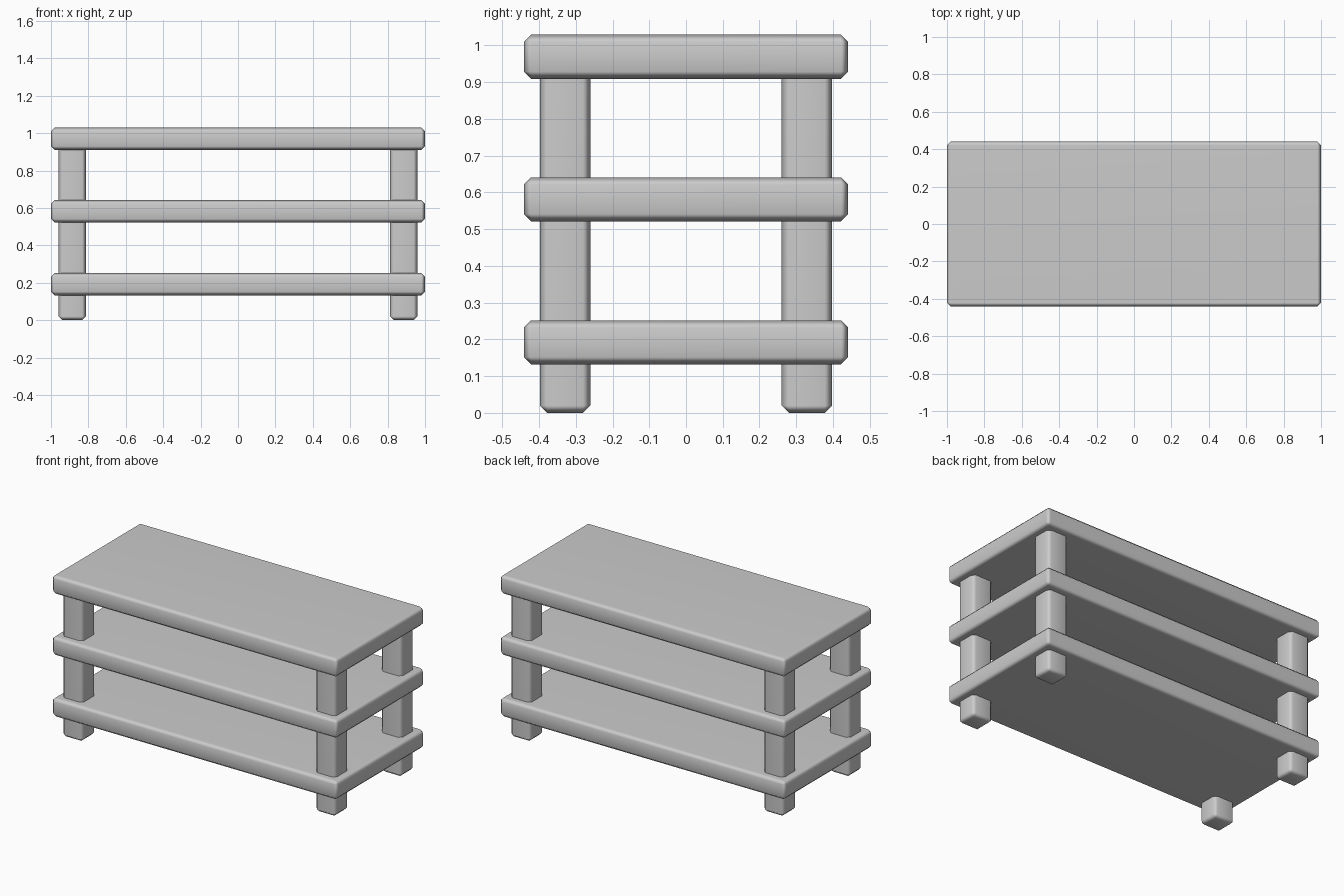
import bpy

if "Cube" in bpy.data.objects:
    bpy.data.objects.remove(bpy.data.objects["Cube"], do_unlink=True)

GREY = (0.6, 0.6, 0.6, 1.0)
material = bpy.data.materials.new("plain_grey")
material.use_nodes = True
material.diffuse_color = GREY
material.node_tree.nodes["Principled BSDF"].inputs["Base Color"].default_value = GREY


def chamfered_box(name, centre, size, chamfer=0.02):
    """Softly shaded box with every edge chamfered."""
    bpy.ops.mesh.primitive_cube_add(size=1, location=centre)
    box = bpy.context.object
    box.name = name
    box.scale = size
    bpy.ops.object.transform_apply(location=False, rotation=False, scale=True)
    box.data.materials.append(material)
    bpy.ops.object.shade_smooth()
    bevel = box.modifiers.new("chamfer", 'BEVEL')
    bevel.width = chamfer
    bevel.segments = 1
    # Large faces dominate the normals, so boards stay flat with soft rims
    box.modifiers.new("soft_rims", 'WEIGHTED_NORMAL')
    return box


# Three identical boards
for name, z in (("bottom_shelf", 0.192), ("middle_shelf", 0.581), ("top_board", 0.969)):
    chamfered_box(name, (0, 0, z), (2.0, 0.883, 0.12))

# Four legs running up through the shelves into the top board
LEG_HEIGHT = 0.97
for side, sx in (("left", 1), ("right", -1)):
    for end, sy in (("front", -1), ("back", 1)):
        chamfered_box(f"{end}_{side}_leg",
                      (sx * 0.886, sy * 0.329, LEG_HEIGHT / 2),
                      (0.146, 0.137, LEG_HEIGHT))
